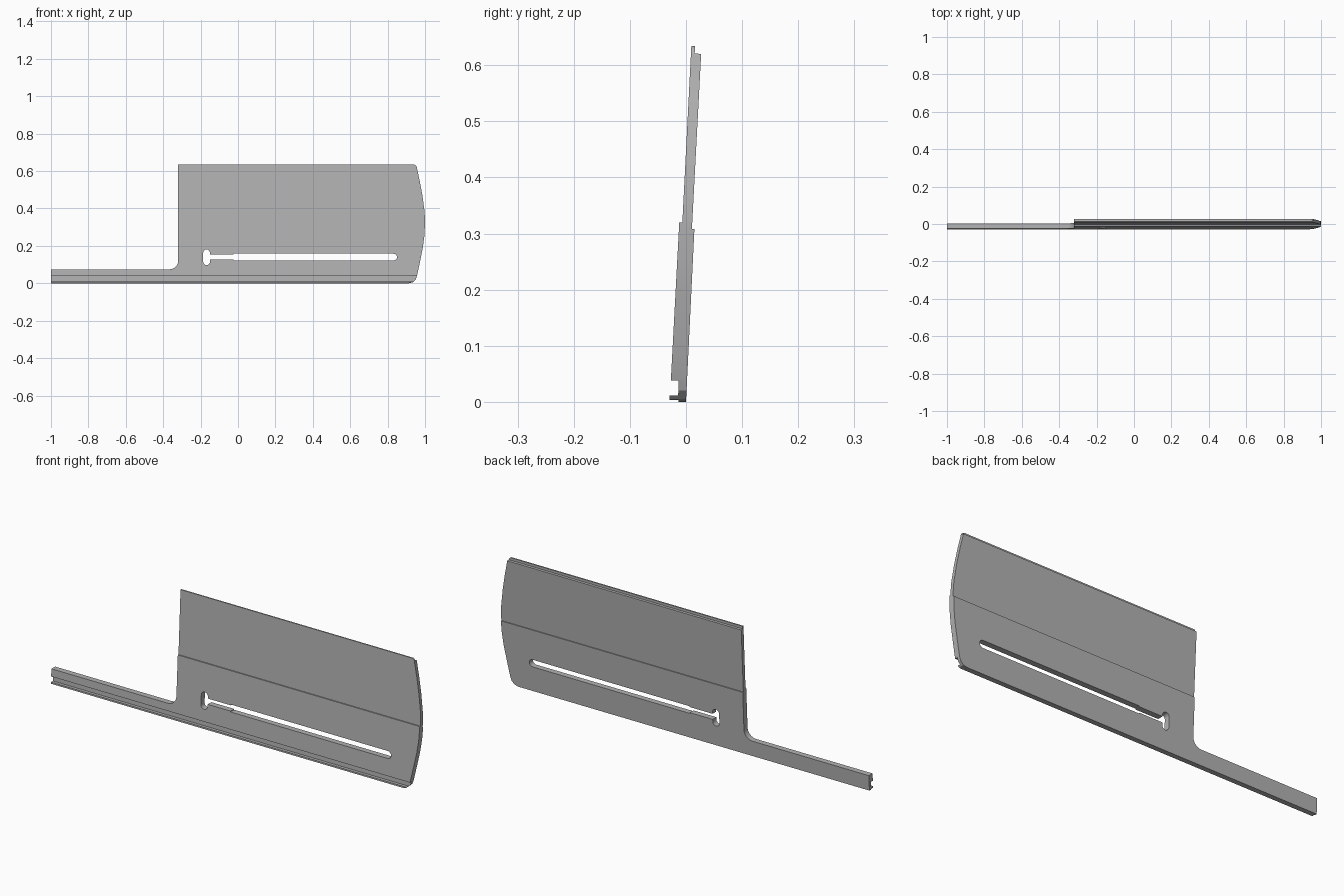
import bpy, bmesh, math

cube = bpy.data.objects.get("Cube")
if cube:
    bpy.data.objects.remove(cube, do_unlink=True)

grey = bpy.data.materials.new("plain grey")
grey.use_nodes = True
colour = (0.45, 0.45, 0.45, 1)
grey.diffuse_color = colour
grey.node_tree.nodes["Principled BSDF"].inputs["Base Color"].default_value = colour


def arc(cx, cz, r, start, end, steps=8):
    """Points on a circular arc, angles in degrees."""
    angles = [math.radians(start + (end - start) * i / steps) for i in range(steps + 1)]
    return [(cx + r * math.cos(a), cz + r * math.sin(a)) for a in angles]


def prism(name, points, axis, low, high):
    """Extrude a closed 2D outline along x (points are y, z) or y (points are x, z)."""
    bm = bmesh.new()
    place = (lambda a, b: (low, a, b)) if axis == "x" else (lambda a, b: (a, low, b))
    face = bm.faces.new([bm.verts.new(place(a, b)) for a, b in points])
    moved = bmesh.ops.extrude_face_region(bm, geom=[face])["geom"]
    offset = (high - low, 0, 0) if axis == "x" else (0, high - low, 0)
    bmesh.ops.translate(bm, vec=offset, verts=[v for v in moved if isinstance(v, bmesh.types.BMVert)])
    bmesh.ops.recalc_face_normals(bm, faces=bm.faces)
    mesh = bpy.data.meshes.new(name)
    bm.to_mesh(mesh)
    bm.free()
    mesh.materials.append(grey)
    obj = bpy.data.objects.new(name, mesh)
    bpy.context.collection.objects.link(obj)
    return obj


def combine(body, cutter, operation):
    mod = body.modifiers.new(operation.lower(), "BOOLEAN")
    mod.object, mod.operation, mod.solver = cutter, operation, "EXACT"
    bpy.context.view_layer.objects.active = body
    bpy.ops.object.modifier_apply(modifier=mod.name)
    bpy.data.objects.remove(cutter, do_unlink=True)


# Leaning cross-section: bottom groove, ledges at mid height, thin top tongue
section = [
    (0.0, 0.0), (-0.013, 0.0), (-0.013, 0.003), (-0.029, 0.003), (-0.029, 0.011),
    (-0.014, 0.011), (-0.013, 0.038), (-0.027, 0.038), (-0.012, 0.32), (-0.0065, 0.32),
    (0.0095, 0.634), (0.016, 0.634), (0.0155, 0.621), (0.027, 0.62),
    (0.0105, 0.308), (0.015, 0.308),
]
plate = prism("slotted_plate", section, "x", -1.0, 1.05)

# Front outline: strip handle, filleted inner corner, bowed right edge
bow = [(0.91, -0.001), (0.934, 0.005), (0.95, 0.02), (0.957, 0.04), (0.972, 0.11), (0.988, 0.19),
       (0.996, 0.25), (1.0, 0.32), (0.998, 0.38), (0.986, 0.47), (0.972, 0.545), (0.957, 0.615)]
outline = ([(-1.01, -0.001)] + bow + arc(0.938, 0.616, 0.019, 10, 90, 4)
           + [(-0.32, 0.64)] + arc(-0.365, 0.12, 0.045, 0, -90) + [(-1.01, 0.075)])
combine(plate, prism("outline_cutter", outline, "y", -0.1, 0.1), "INTERSECT")

# Keyed slot: upright pill at one end, narrow neck, long slot with a round end
pill = arc(-0.168, 0.163, 0.018, 0, 180) + arc(-0.168, 0.115, 0.018, 180, 360)
slot = arc(0.832, 0.14, 0.018, -90, 90) + [(-0.025, 0.158), (-0.025, 0.122)]
neck = [(-0.16, 0.126), (-0.02, 0.126), (-0.02, 0.154), (-0.16, 0.154)]
for part in (pill, neck, slot):
    combine(plate, prism("slot_cutter", part, "y", -0.1, 0.1), "DIFFERENCE")

# Soft shading on the rounded edges only
bpy.ops.object.select_all(action="DESELECT")
plate.select_set(True)
bpy.context.view_layer.objects.active = plate
bpy.ops.object.shade_smooth_by_angle(angle=math.radians(25))
